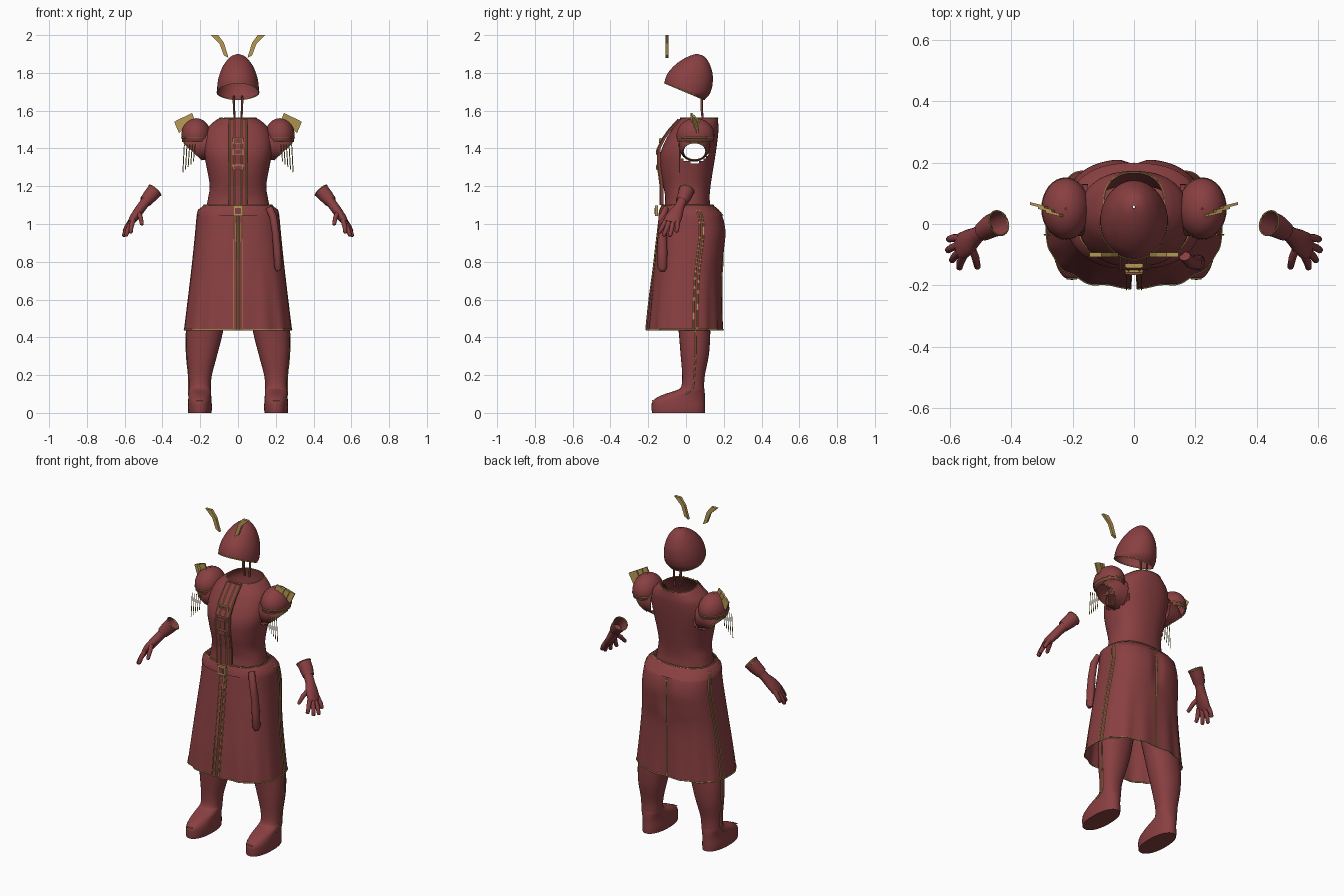
import bpy, bmesh, math
from mathutils import Vector as V

if "Cube" in bpy.data.objects:
    bpy.data.objects.remove(bpy.data.objects["Cube"])


def material(name, rgb):
    m = bpy.data.materials.new(name)
    m.diffuse_color = (*rgb, 1)
    m.use_nodes = True
    m.node_tree.nodes["Principled BSDF"].inputs["Base Color"].default_value = m.diffuse_color
    return m


RED = material("dark red cloth", (0.25, 0.05, 0.053))
GOLD = material("old gold", (0.47, 0.32, 0.09))


def finish(name, bm, mat, mirror=False, smooth=True):
    bmesh.ops.recalc_face_normals(bm, faces=bm.faces)
    me = bpy.data.meshes.new(name)
    bm.to_mesh(me)
    bm.free()
    me.materials.append(mat)
    ob = bpy.data.objects.new(name, me)
    bpy.context.collection.objects.link(ob)
    if mirror:
        ob.modifiers.new("mirror", 'MIRROR').use_clip = False
    if smooth:
        bpy.ops.object.select_all(action='DESELECT')
        ob.select_set(True)
        bpy.context.view_layer.objects.active = ob
        bpy.ops.object.shade_smooth_by_angle(angle=math.radians(50))
    return ob


def loft(rings, closed=True, loop=False, cap=False):
    bm = bmesh.new()
    vs = [[bm.verts.new(p) for p in r] for r in rings]
    n = len(vs[0])
    pairs = list(zip(vs, vs[1:])) + ([(vs[-1], vs[0])] if loop else [])
    for a, b in pairs:
        for i in range(n if closed else n - 1):
            j = (i + 1) % n
            bm.faces.new((a[i], a[j], b[j], b[i]))
    if cap:
        bm.faces.new(vs[0])
        bm.faces.new(vs[-1])
    return bm


def tube(name, pts, radii, mat, mirror=False, loop=False, cap=True, sides=6):
    """Sweep an ellipse along points; radii is one number or a (u, v) pair per point."""
    pts, rings = [V(p) for p in pts], []
    k = len(pts)
    for i, p in enumerate(pts):
        a = pts[(i - 1) % k] if loop else pts[max(i - 1, 0)]
        b = pts[(i + 1) % k] if loop else pts[min(i + 1, k - 1)]
        t = (b - a).normalized()
        ref = V((0, 1, 0)) if abs(t.y) < 0.8 else V((0, 0, 1))
        u = (ref - t * ref.dot(t)).normalized()
        w = t.cross(u)
        r = radii[i] if isinstance(radii, list) else radii
        ru, rv = r if isinstance(r, tuple) else (r, r)
        rings.append([p + u * ru * math.cos(q) + w * rv * math.sin(q)
                      for q in (2 * math.pi * s / sides for s in range(sides))])
    return finish(name, loft(rings, True, loop, cap and not loop), mat, mirror)


def smooth_rows(rows, k=5):
    """Catmull-Rom interpolation between profile rows."""
    out = []
    for i in range(len(rows) - 1):
        q = [rows[max(0, min(len(rows) - 1, i + d))] for d in (-1, 0, 1, 2)]
        for s in range(k):
            t = s / k
            out.append(tuple(0.5 * (2 * b + (c - a) * t + (2 * a - 5 * b + 4 * c - d) * t * t
                                    + (3 * b - a - 3 * c + d) * t ** 3) for a, b, c, d in zip(*q)))
    return out + [rows[-1]]


def point(row, a, n=2.0, cx=0.0, grow=0.0):
    """Point on a rounded cross-section; row = z, half width, front y, back y."""
    z, rx, yf, yb = row
    c, s = math.cos(a), math.sin(a)
    f = lambda q: math.copysign(abs(q) ** (2 / n), q)
    return V((cx + (rx + grow) * f(c), (yf + yb) / 2 + ((yb - yf) / 2 + grow) * f(s), z))


def ring(row, n=2.0, cx=0.0, grow=0.0, seg=48):
    return [point(row, 2 * math.pi * i / seg, n, cx, grow) for i in range(seg)]


def box(name, c, size, mat):
    bm = bmesh.new()
    bmesh.ops.create_cube(bm, size=1)
    for v in bm.verts:
        v.co = V(c) + V([a * b for a, b in zip(v.co, size)])
    return finish(name, bm, mat, smooth=False)


def plate(name, outline, y, thick, mat, lean=0.0):
    """Upright plate from an x-z outline, mirrored to the other side."""
    rings = [[(x, y + d + lean * (x - outline[0][0]), z) for x, z in outline]
             for d in (-thick / 2, thick / 2)]
    return finish(name, loft(rings, cap=True), mat, mirror=True, smooth=False)


# Helmet: egg-shaped shell cut by a slanted plane, with gold rim
rows = smooth_rows([(1.64, .06, -.08, .075), (1.68, .105, -.11, .12), (1.72, .11, -.115, .137),
                    (1.76, .106, -.112, .142), (1.8, .095, -.095, .14), (1.84, .077, -.06, .128),
                    (1.87, .055, -.02, .112), (1.89, .032, .02, .092), (1.9, .004, .052, .06)])
bm = loft([ring(r) for r in rows])
cut = bmesh.ops.bisect_plane(bm, geom=bm.verts[:] + bm.edges[:] + bm.faces[:], plane_co=(0, -.11, 1.745),
                             plane_no=(0, -.42, -1), clear_outer=True)["geom_cut"]
rim = sorted((v.co.copy() for v in cut if isinstance(v, bmesh.types.BMVert)),
             key=lambda p: math.atan2(p.y, p.x))
finish("helmet", bm, RED)
tube("helmet_rim", rim, .003, GOLD, loop=True)
tube("chin_strap", [(.022, .085, 1.68), (.02, .085, 1.6), (.016, .09, 1.55)], (.005, .006), RED, True)
tube("chin_strap_trim", [(.027, .08, 1.67), (.025, .08, 1.6), (.021, .085, 1.55)], .002, GOLD, True)
plate("helmet_horn", [(.05, 1.88), (.075, 1.893), (.098, 1.955), (.145, 2.0), (.105, 2.0), (.075, 1.96)],
      -.1, .016, GOLD)

# Bodice with arm holes
TORSO = smooth_rows([(1.08, .17, -.115, .13), (1.14, .158, -.11, .125), (1.2, .15, -.12, .13),
                     (1.28, .162, -.135, .142), (1.36, .178, -.138, .155), (1.43, .182, -.115, .165),
                     (1.5, .165, -.075, .172), (1.54, .13, -.045, .17), (1.56, .098, -.03, .168)], 6)
bm = loft([ring(r, 2.3, seg=64) for r in TORSO])
holes = [f for f in bm.faces if ((f.calc_center_median().y - .045) / .075) ** 2
         + ((f.calc_center_median().z - 1.385) / .062) ** 2 < 1]
bmesh.ops.delete(bm, geom=holes, context='FACES')
finish("bodice", bm, RED)
tube("collar_trim", ring(TORSO[-1], 2.3), .003, GOLD, loop=True)

# Short sleeves open toward the hand
sleeve = [((.15, .045, 1.42), .085, (0, 0, .09)), ((.2, .045, 1.412), .083, (.03, 0, .075)),
          ((.24, .045, 1.385), .06, (.048, 0, .045))]
rings = [[V(c) + V((0, ry, 0)) * math.cos(q) + V(w) * math.sin(q)
          for q in (math.pi * i / 16 for i in range(32))] for c, ry, w in sleeve]
finish("sleeve", loft(rings), RED, True)
tube("sleeve_trim", rings[-1], .003, GOLD, True, True)

# Puffed shoulder caps
cap_row = lambda t: (1.47 + .09 * math.cos(t), .078 * math.sin(t), .05 - .1 * math.sin(t), .05 + .1 * math.sin(t))
finish("shoulder_cap", loft([ring(cap_row(.03 + 1.9 * i / 14), cx=.222, seg=32) for i in range(15)]), RED, True)
for t in (1.72, 1.93):
    tube("shoulder_cap_trim", ring(cap_row(t), cx=.222, seg=32), .003, GOLD, True, True)

# Feather plates and tassels on each shoulder
for i in range(3):
    dx, dz = .025 * i, -.012 * i
    plate("shoulder_feather", [(.225 + dx, 1.54 + dz), (.243 + dx, 1.588 + dz), (.288 + dx, 1.565 + dz),
                               (.262 + dx, 1.505 + dz)], .025 + .013 * i, .009, GOLD, .25)
for i in range(5):
    x = .228 + .014 * i
    tube("shoulder_tassel", [(x, -.035, 1.42), (x + .008, -.035, 1.33 - .014 * i)], .0025, GOLD, True, sides=4)

# Front placket with gold edging and clasps
line = [(1.555, -.04), (1.5, -.09), (1.45, -.125), (1.4, -.15), (1.3, -.148), (1.2, -.135), (1.1, -.135)]
finish("placket", loft([[(x, y + d, z) for x, d in ((-.046, 0), (.046, 0), (.046, .015), (-.046, .015))]
                        for z, y in line], cap=True), RED, smooth=False)
for x in (.046, .018):
    tube("placket_trim", [(x, y - .002, z) for z, y in line], .003, GOLD, True, sides=4)
for z in (1.44, 1.38, 1.3):
    box("clasp", (0, -.15 + .015 * (z > 1.4), z), (.06, .012, .03), GOLD)
    box("clasp_inset", (0, -.157 + .015 * (z > 1.4), z), (.05, .004, .022), RED)

# Flared skirt, split at the front, rounded seat at the back
SKIRT = smooth_rows([(.44, .285, -.205, .195), (.6, .265, -.19, .19), (.75, .247, -.172, .19),
                     (.86, .235, -.16, .203), (.96, .225, -.148, .212), (1.04, .217, -.138, .195),
                     (1.075, .205, -.13, .165), (1.09, .172, -.12, .135)], 5)
GAP = .018


def skirt_point(row, a, grow=0.0):
    p = point(row, a, 2.5, 0, grow)
    low = max(0, (.8 - row[0]) / .36)
    p *= 1
    p.y += .005 * low * math.cos(14 * a)
    if a > 0 and p.y > .1 and .8 < p.z < 1.08:   # seat crease
        p.y -= .018 * math.exp(-(p.x / .03) ** 2) * math.sin((p.z - .8) / .28 * math.pi)
    return p


angles = [-math.pi / 2 + GAP + (2 * math.pi - 2 * GAP) * i / 96 for i in range(97)]
finish("skirt", loft([[skirt_point(r, a) for a in angles] for r in SKIRT], closed=False), RED)
tube("skirt_hem_trim", [skirt_point(SKIRT[0], a) for a in angles], .0035, GOLD)
tube("skirt_front_trim", [skirt_point(r, -math.pi / 2 + GAP) for r in SKIRT], .0035, GOLD, True)
tube("skirt_front_inner_trim", [skirt_point(r, -math.pi / 2 + .003, .004) + V((.022, 0, 0)) for r in SKIRT],
     .002, GOLD, True)
tube("skirt_back_trim", [skirt_point(r, math.pi / 2, .002) for r in SKIRT], .0035, GOLD)
for a in (.16, .26):
    tube("skirt_side_trim", [skirt_point(r, a, .001) for r in SKIRT], .0035, GOLD, True)

# Belt, buckle and hanging sash
BELT = [(1.045, .216, -.143, .195), (1.075, .208, -.137, .17), (1.1, .176, -.125, .14)]
finish("belt", loft([ring(r, 2.4, grow=.004) for r in BELT]), RED)
tube("belt_trim", ring(BELT[2], 2.4, grow=.004), .0035, GOLD, loop=True)
box("buckle", (0, -.155, 1.07), (.055, .016, .055), GOLD)
box("buckle_inset", (0, -.164, 1.07), (.032, .004, .032), RED)
tube("sash", [(.165, -.105, 1.085), (.185, -.125, 1.04), (.2, -.125, .95), (.208, -.125, .85),
              (.212, -.125, .77), (.213, -.125, .75)],
     [(.015, .02), (.02, .02), (.024, .02), (.026, .021), (.025, .02), (.014, .01)], RED, sides=14)

# Legs and boots in one piece per side; rows are z, half width, front y, back y, centre x
LEG = smooth_rows([(0, .062, -.18, .1, .202), (.03, .064, -.182, .101, .202), (.065, .062, -.175, .1, .202),
                   (.095, .06, -.125, .1, .202), (.12, .059, -.05, .098, .202), (.14, .058, -.025, .096, .202),
                   (.2, .062, -.02, .1, .2), (.3, .08, -.028, .12, .192), (.4, .094, -.036, .128, .18),
                   (.5, .1, -.045, .13, .165), (.7, .105, -.06, .15, .125), (.9, .1, -.07, .16, .105)], 4)
finish("leg_and_boot", loft([ring(r[:4], 2.2, r[4], seg=32) for r in LEG] +
                            [ring((.93, .05, 0, .1), 2, .1, seg=32)], cap=True), RED, True)
tube("leg_side_trim", [point(r[:4], .05, 2.2, r[4], .001) for r in LEG if .09 < r[0] < .5], .003, GOLD, True)
tube("boot_buckle", [(.185, -.178, .066), (.22, -.178, .066)], .003, GOLD, True)

# Gloves: flared cuff, palm, fingers and thumb
cuff = [(.44, .003, 1.178), (.467, -.008, 1.147), (.492, -.024, 1.117)]
tube("glove_cuff", cuff, [.041, .038, .032], RED, True, cap=False, sides=18)
d = (V(cuff[1]) - V(cuff[0])).normalized()
u = (V((0, 1, 0)) - d * d.y).normalized()
tube("glove_cuff_trim", [V(cuff[0]) + .041 * (u * math.cos(q) + d.cross(u) * math.sin(q))
                         for q in (math.pi * i / 10 for i in range(20))], .003, GOLD, True, True)
tube("glove_palm", [(.48, -.017, 1.13), (.51, -.035, 1.09), (.535, -.055, 1.055), (.557, -.07, 1.025),
                    (.57, -.078, 1.005)], [.026, .026, (.04, .025), (.045, .022), (.04, .015)], RED, True, sides=16)
for pts in ([(.565, -.045, 1.02), (.59, -.046, .985), (.602, -.05, .96)],
            [(.565, -.067, 1.015), (.592, -.077, .97), (.605, -.085, .938)],
            [(.563, -.088, 1.015), (.583, -.105, .97), (.592, -.118, .94)],
            [(.556, -.105, 1.02), (.566, -.128, .98), (.568, -.142, .955)],
            [(.532, -.07, 1.065), (.516, -.108, 1.035), (.509, -.14, 1.0)]):
    tube("glove_finger", pts + [V(pts[2]) + (V(pts[2]) - V(pts[1])) * .15],
         [.014, .0125, .0105, .005], RED, True, sides=10)
